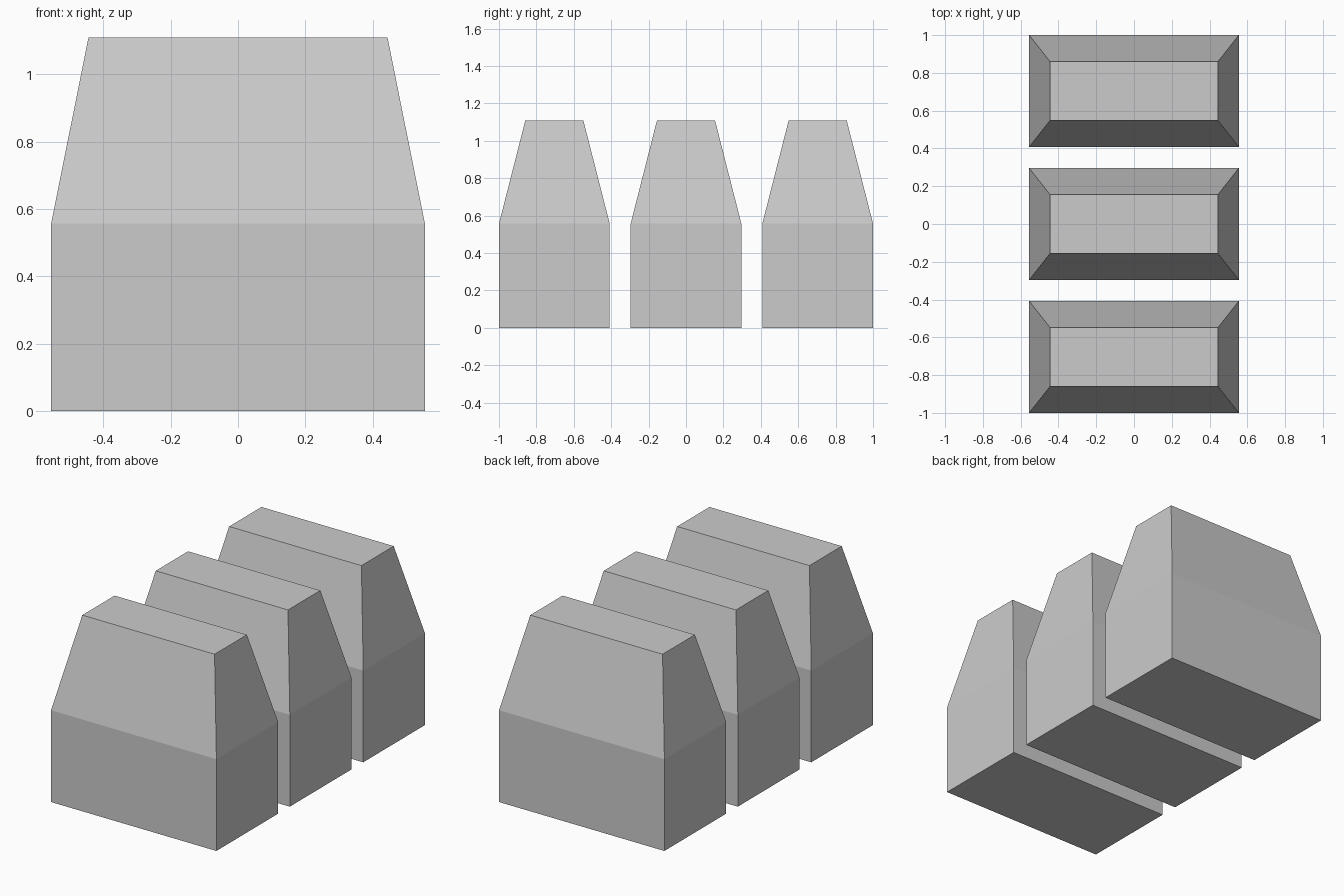
import bpy, bmesh

if "Cube" in bpy.data.objects:
    bpy.data.objects.remove(bpy.data.objects["Cube"])

# (half width x, half depth y, height z) of each level of a block
LEVELS = [(0.555, 0.296, 0.0), (0.555, 0.296, 0.557), (0.444, 0.155, 1.11)]
SPACING = 0.704


def tapered_block(name, y):
    bm = bmesh.new()
    rings = [[bm.verts.new((sx * hx, sy * hy, z))
              for sx, sy in ((-1, -1), (1, -1), (1, 1), (-1, 1))]
             for hx, hy, z in LEVELS]
    # Bottom and top caps
    bm.faces.new(rings[0][::-1])
    bm.faces.new(rings[-1])
    # Straight lower walls and sloped upper walls
    for low, high in zip(rings, rings[1:]):
        for i in range(4):
            j = (i + 1) % 4
            bm.faces.new((low[i], low[j], high[j], high[i]))
    mesh = bpy.data.meshes.new(name)
    bm.to_mesh(mesh)
    bm.free()
    obj = bpy.data.objects.new(name, mesh)
    obj.location.y = y
    bpy.context.collection.objects.link(obj)


# Three identical blocks in a row from front to back
for name, step in (("front_block", -1), ("middle_block", 0), ("back_block", 1)):
    tapered_block(name, step * SPACING)
